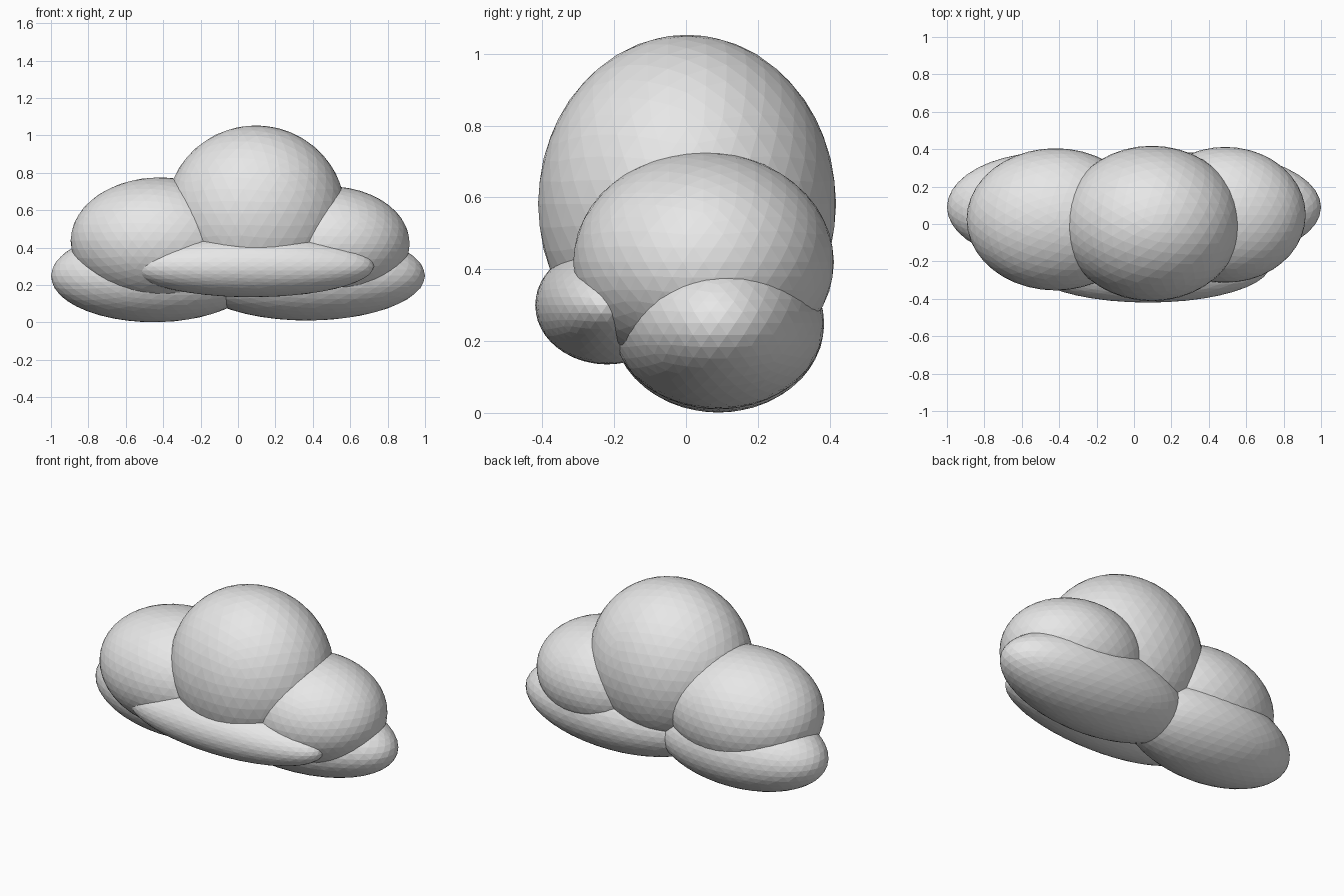
import bpy

cube = bpy.data.objects.get("Cube")
if cube:
    bpy.data.objects.remove(cube, do_unlink=True)

# Single soft grey for the whole cloud
grey = bpy.data.materials.new("cloud_grey")
grey.use_nodes = True
colour = (0.8, 0.8, 0.8, 1.0)
grey.diffuse_color = colour
grey.node_tree.nodes["Principled BSDF"].inputs["Base Color"].default_value = colour


def puff(name, centre, radii):
    """One faceted ellipsoid lobe of the cloud."""
    bpy.ops.mesh.primitive_ico_sphere_add(subdivisions=4, radius=1, location=centre)
    ob = bpy.context.object
    ob.name = name
    ob.scale = radii
    bpy.ops.object.transform_apply(location=False, rotation=False, scale=True)
    ob.data.materials.append(grey)
    bpy.ops.object.shade_flat()
    return ob


# Large crown and the two shoulders
puff("crown_puff", (0.095, 0.003, 0.582), (0.48, 0.415, 0.471))
puff("right_shoulder_puff", (-0.42, 0.025, 0.437), (0.475, 0.38, 0.338))
puff("left_shoulder_puff", (0.488, 0.049, 0.42), (0.43, 0.363, 0.307))

# Flattened base lobes and the long front roll
puff("right_base_puff", (-0.45, 0.09, 0.248), (0.55, 0.295, 0.247))
puff("left_base_puff", (0.37, 0.09, 0.25), (0.63, 0.295, 0.24))
puff("front_roll", (0.075, -0.22, 0.3), (0.652, 0.2, 0.165))
